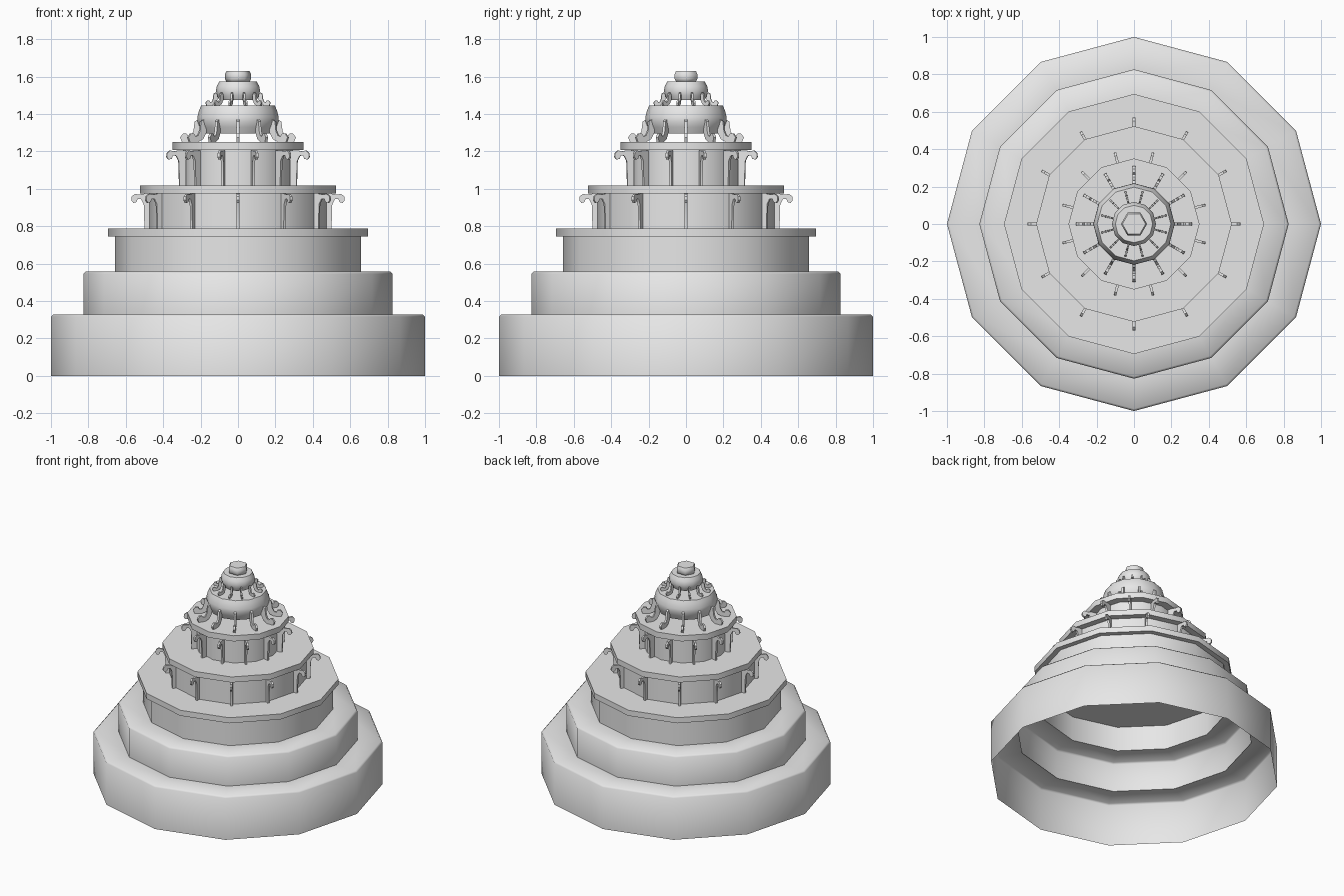
import bpy, bmesh, math

cube = bpy.data.objects.get("Cube")
if cube:
    bpy.data.objects.remove(cube, do_unlink=True)

stone = bpy.data.materials.new("grey_stone")
stone.use_nodes = True
GREY = (0.8, 0.8, 0.8, 1)
stone.diffuse_color = GREY
stone.node_tree.nodes["Principled BSDF"].inputs["Base Color"].default_value = GREY


def finish(name, bm, angle):
    bmesh.ops.recalc_face_normals(bm, faces=bm.faces)
    mesh = bpy.data.meshes.new(name)
    bm.to_mesh(mesh)
    bm.free()
    mesh.materials.append(stone)
    obj = bpy.data.objects.new(name, mesh)
    bpy.context.collection.objects.link(obj)
    bpy.ops.object.select_all(action='DESELECT')
    obj.select_set(True)
    bpy.context.view_layer.objects.active = obj
    bpy.ops.object.shade_smooth_by_angle(angle=math.radians(angle))


def turned(name, profile, sides=12, capped=True, angle=50):
    """Spin a (radius, height) profile round the vertical axis."""
    bm = bmesh.new()
    rings = []
    for r, z in profile:
        turn = [2 * math.pi * i / sides for i in range(sides)]
        rings.append([bm.verts.new((r * math.cos(a), r * math.sin(a), z)) for a in turn])
    for low, high in zip(rings, rings[1:]):
        for i in range(sides):
            j = (i + 1) % sides
            bm.faces.new((low[i], low[j], high[j], high[i]))
    if capped:
        bm.faces.new(rings[0])
        bm.faces.new(rings[-1])
    finish(name, bm, angle)


def bracket_ring(name, outline, radius, base, width, offset=0, scale=1, count=12):
    """Thin upright plates cut to an outline, repeated round the axis."""
    bm = bmesh.new()
    for k in range(count):
        a = math.radians(offset) + 2 * math.pi * k / count
        c, s = math.cos(a), math.sin(a)
        sides = []
        for t in (-width / 2, width / 2):
            pts = [(radius + x * scale, base + z * scale) for x, z in outline]
            sides.append([bm.verts.new((r * c - t * s, r * s + t * c, z)) for r, z in pts])
        left, right = sides
        bm.faces.new(left)
        bm.faces.new(right[::-1])
        n = len(outline)
        for i in range(n):
            j = (i + 1) % n
            bm.faces.new((left[i], right[i], right[j], left[j]))
    finish(name, bm, 30)


# Hollow lower tiers, open underneath, with softened rims
turned("base_tier", [(1, 0), (1, 0.316), (0.988, 0.328), (0.82, 0.328)], capped=False)
turned("second_tier", [(0.827, 0.328), (0.827, 0.545), (0.815, 0.557), (0.655, 0.557)], capped=False)
turned("third_tier_wall", [(0.657, 0.557), (0.657, 0.745)], capped=False)

# Solid upper tiers and overhanging slabs
for name, r, z0, z1 in [("third_tier_slab", 0.695, 0.745, 0.787),
                        ("fourth_tier_wall", 0.475, 0.787, 0.975),
                        ("fourth_tier_slab", 0.523, 0.975, 1.017),
                        ("fifth_tier_wall", 0.295, 1.017, 1.207),
                        ("fifth_tier_slab", 0.35, 1.207, 1.25)]:
    turned(name, [(r, z0), (r, z1)])

# Hooked wall brackets under the slabs
hook = [(-0.035, 0), (0, 0), (0.004, 0.13), (0.018, 0.158), (0.036, 0.16),
        (0.043, 0.142), (0.06, 0.138), (0.07, 0.152), (0.068, 0.172),
        (0.052, 0.186), (0.03, 0.182), (0, 0.187), (-0.035, 0.187)]
bracket_ring("fourth_tier_brackets", hook, 0.5, 0.787, 0.014)
bracket_ring("fifth_tier_brackets", hook, 0.325, 1.017, 0.014, offset=15, scale=1.01)

# Scrolled feet carrying the domes
scroll = [(0.30, 0), (0.31, 0.025), (0.295, 0.045), (0.275, 0.045), (0.265, 0.03),
          (0.25, 0.035), (0.238, 0.06), (0.232, 0.11), (0.215, 0.12),
          (0.2, 0.1), (0.2, 0.05), (0.22, 0.015), (0.25, 0)]
bracket_ring("lower_dome_feet", scroll, 0, 1.25, 0.015)
bracket_ring("upper_dome_feet", scroll, 0, 1.445, 0.01, offset=15, scale=0.58)

# Domes and finial
turned("lower_dome", [(0.19, 1.295), (0.207, 1.33), (0.218, 1.36), (0.217, 1.385),
                      (0.208, 1.42), (0.197, 1.445)])
turned("upper_dome", [(0.1, 1.475), (0.113, 1.5), (0.118, 1.525), (0.113, 1.55), (0.1, 1.575)])
turned("finial", [(0.06, 1.57), (0.07, 1.588), (0.07, 1.612), (0.062, 1.63)], sides=6, angle=65)
